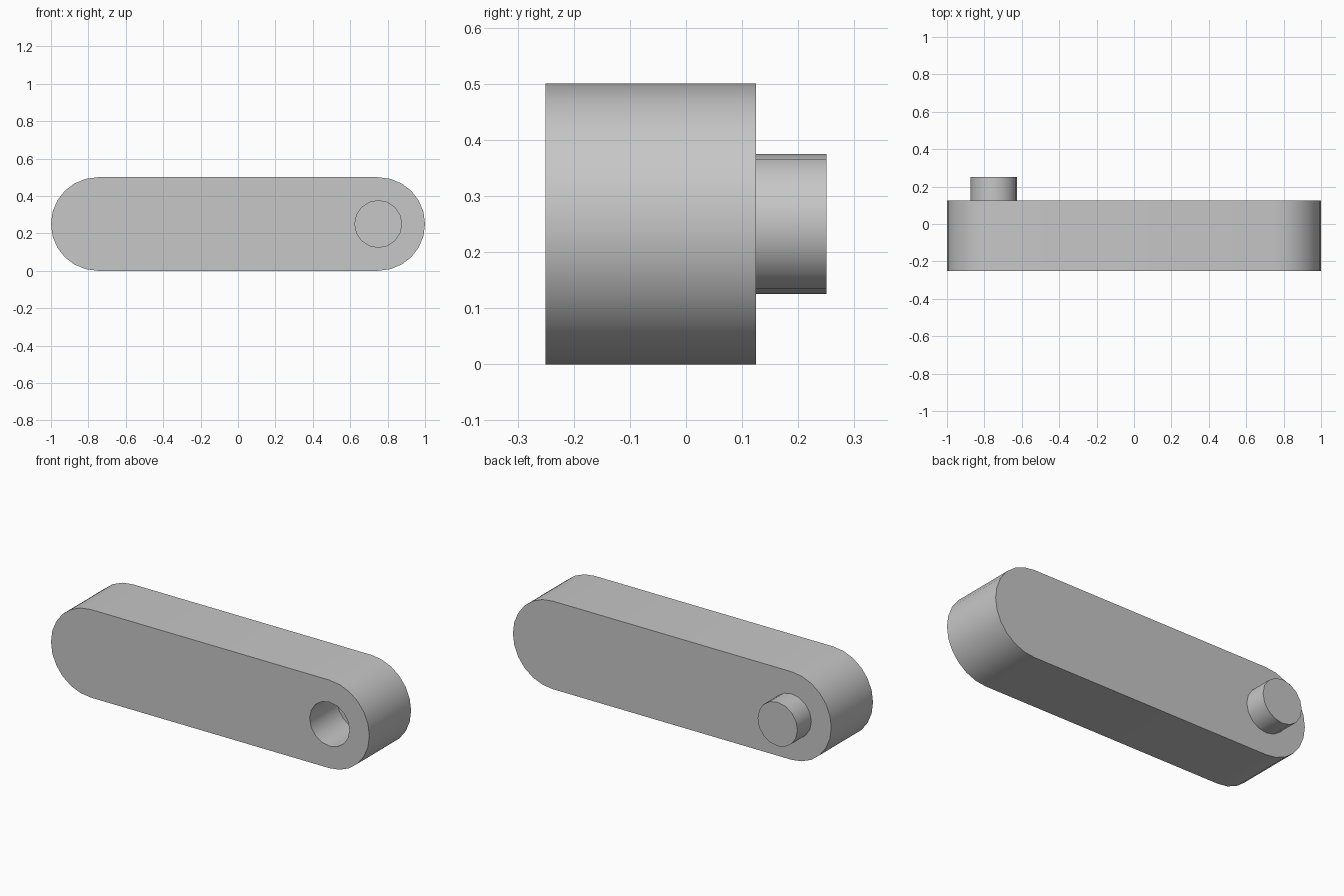
import bpy
import bmesh
from math import cos, sin, pi, radians

if "Cube" in bpy.data.objects:
    bpy.data.objects.remove(bpy.data.objects["Cube"], do_unlink=True)

# Single grey colour
GREY = (0.57, 0.57, 0.57, 1)
grey = bpy.data.materials.new("plain_grey")
grey.use_nodes = True
grey.diffuse_color = GREY
grey.node_tree.nodes["Principled BSDF"].inputs["Base Color"].default_value = GREY

RADIUS, REACH = 0.25, 0.75
FRONT, BACK = -0.25, 0.125


def arc(cx, radius, start, sweep, steps):
    """Points in the x-z plane around (cx, RADIUS)."""
    return [(cx + radius * cos(start + sweep * i / steps),
             RADIUS + radius * sin(start + sweep * i / steps))
            for i in range(steps + 1)]


def prism(name, outline, y0, y1):
    """Extrude an x-z outline along y."""
    bm = bmesh.new()
    face = bm.faces.new([bm.verts.new((x, y0, z)) for x, z in outline])
    extruded = bmesh.ops.extrude_face_region(bm, geom=[face], use_keep_orig=True)
    moved = [v for v in extruded["geom"] if isinstance(v, bmesh.types.BMVert)]
    bmesh.ops.translate(bm, verts=moved, vec=(0, y1 - y0, 0))
    bmesh.ops.recalc_face_normals(bm, faces=bm.faces[:])
    mesh = bpy.data.meshes.new(name)
    bm.to_mesh(mesh)
    bm.free()
    mesh.materials.append(grey)
    obj = bpy.data.objects.new(name, mesh)
    bpy.context.collection.objects.link(obj)
    return obj


def select_only(obj):
    bpy.ops.object.select_all(action="DESELECT")
    obj.select_set(True)
    bpy.context.view_layer.objects.active = obj


# Link body with two rounded ends
ends = arc(REACH, RADIUS, -pi / 2, pi, 12) + arc(-REACH, RADIUS, pi / 2, pi, 12)
body = prism("link_body", ends, FRONT, BACK)

# Blind socket in the front at the left end
cutter = prism("socket_cutter", arc(REACH, RADIUS / 2, 0, 2 * pi, 16)[:-1],
               FRONT - 0.1, FRONT + 0.25)
cutter.hide_render = True
cut = body.modifiers.new("socket", "BOOLEAN")
cut.operation = "DIFFERENCE"
cut.solver = "EXACT"
cut.object = cutter
select_only(body)
bpy.ops.object.modifier_apply(modifier=cut.name)
bpy.data.objects.remove(cutter, do_unlink=True)

# Pin on the back at the right end
pin = prism("pin", arc(-REACH, RADIUS / 2, 0, 2 * pi, 16)[:-1], BACK - 0.02, 0.25)

for part in (body, pin):
    select_only(part)
    bpy.ops.object.shade_smooth_by_angle(angle=radians(30))
